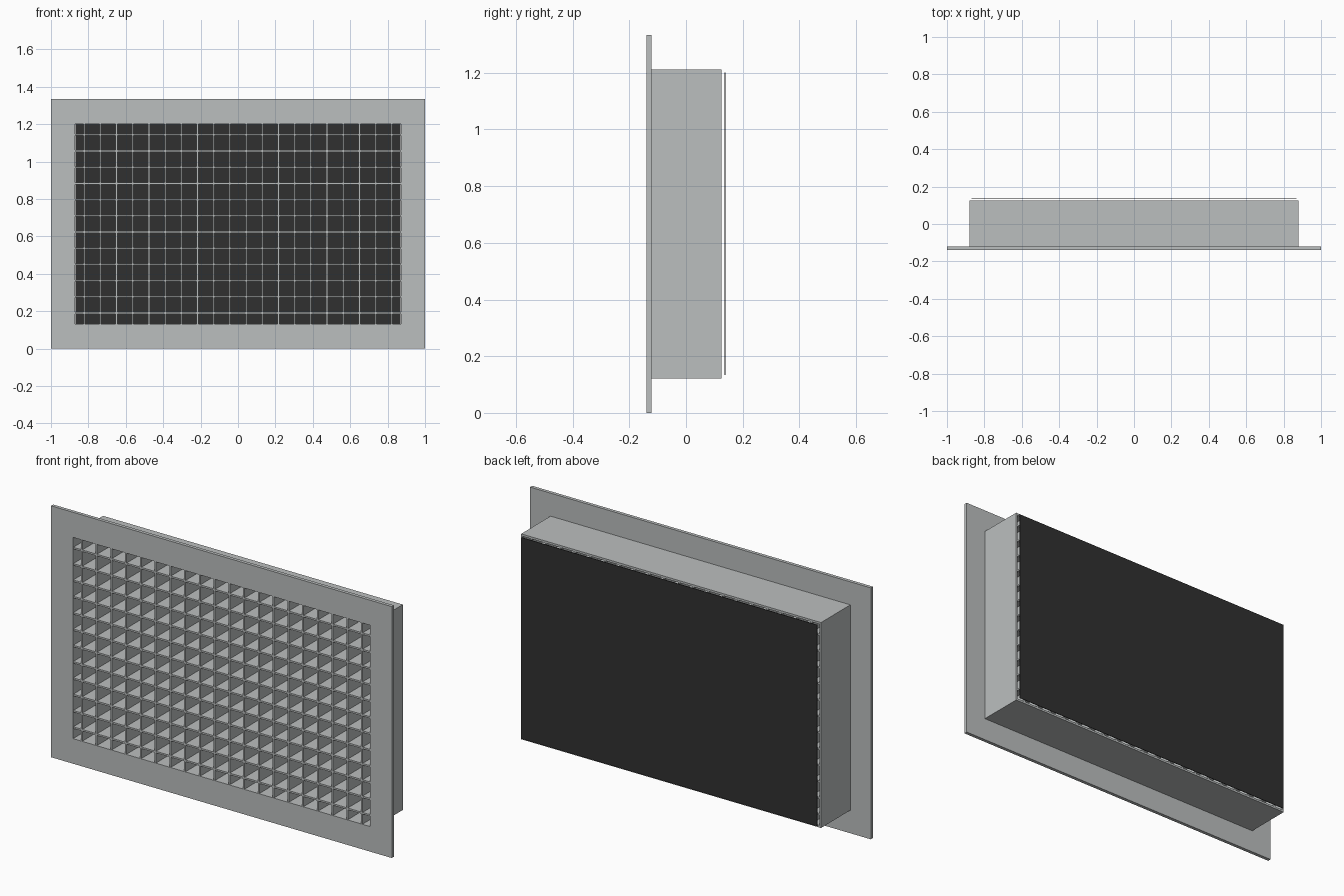
import bpy
import bmesh
from mathutils import Vector

cube = bpy.data.objects.get("Cube")
if cube:
    bpy.data.objects.remove(cube, do_unlink=True)


def make_material(name, rgb):
    mat = bpy.data.materials.new(name)
    mat.use_nodes = True
    colour = (*rgb, 1.0)
    mat.diffuse_color = colour
    mat.node_tree.nodes["Principled BSDF"].inputs["Base Color"].default_value = colour
    return mat


METAL = make_material("grey metal", (0.50, 0.52, 0.52))
BLACK = make_material("black backing", (0.03, 0.03, 0.03))

MID_Z = 0.667
FRONT, FLANGE_BACK, DUCT_BACK = -0.139, -0.121, 0.125


def finish(name, bm, mat):
    bmesh.ops.recalc_face_normals(bm, faces=bm.faces)
    mesh = bpy.data.meshes.new(name)
    bm.to_mesh(mesh)
    bm.free()
    mesh.materials.append(mat)
    obj = bpy.data.objects.new(name, mesh)
    bpy.context.scene.collection.objects.link(obj)
    return obj


def add_box(bm, centre, size):
    verts = bmesh.ops.create_cube(bm, size=1)["verts"]
    for v in verts:
        v.co = Vector(centre) + v.co * Vector(size)


def ring(name, outer, inner, y0, y1):
    """Rectangular tube along y; outer and inner are (half width, half height)."""
    bm = bmesh.new()
    loops = []
    for (w, h), y in ((outer, y0), (outer, y1), (inner, y1), (inner, y0)):
        loops.append([bm.verts.new((sx * w, y, MID_Z + sz * h))
                      for sx, sz in ((-1, -1), (1, -1), (1, 1), (-1, 1))])
    for i in range(4):
        a, b = loops[i], loops[(i + 1) % 4]
        for j in range(4):
            k = (j + 1) % 4
            bm.faces.new((a[j], a[k], b[k], b[j]))
    return finish(name, bm, METAL)


# Front flange and the duct collar behind it
OPENING = (0.871, 0.534)
ring("front_flange", (1.0, MID_Z), OPENING, FRONT, FLANGE_BACK)
ring("duct_collar", (0.88, 0.545), OPENING, FLANGE_BACK, DUCT_BACK)

# Egg-crate blades
PITCH, THICK = 0.0866, 0.009
DEPTH = DUCT_BACK - FRONT - 0.004
BLADE_Y = (FRONT + DUCT_BACK) / 2


def blades(name, count, vertical):
    bm = bmesh.new()
    for i in range(count):
        offset = (i - (count - 1) / 2) * PITCH
        if vertical:
            add_box(bm, (offset, BLADE_Y, MID_Z), (THICK, DEPTH, 2 * OPENING[1]))
        else:
            add_box(bm, (0, BLADE_Y, MID_Z + offset), (2 * OPENING[0], DEPTH, THICK))
    return finish(name, bm, METAL)


blades("vertical_blades", 20, True)
blades("horizontal_blades", 12, False)

# Thin backing sheet just behind the collar
bm = bmesh.new()
add_box(bm, (0, 0.1375, MID_Z), (1.735, 0.003, 1.068))
finish("backing_sheet", bm, BLACK)
